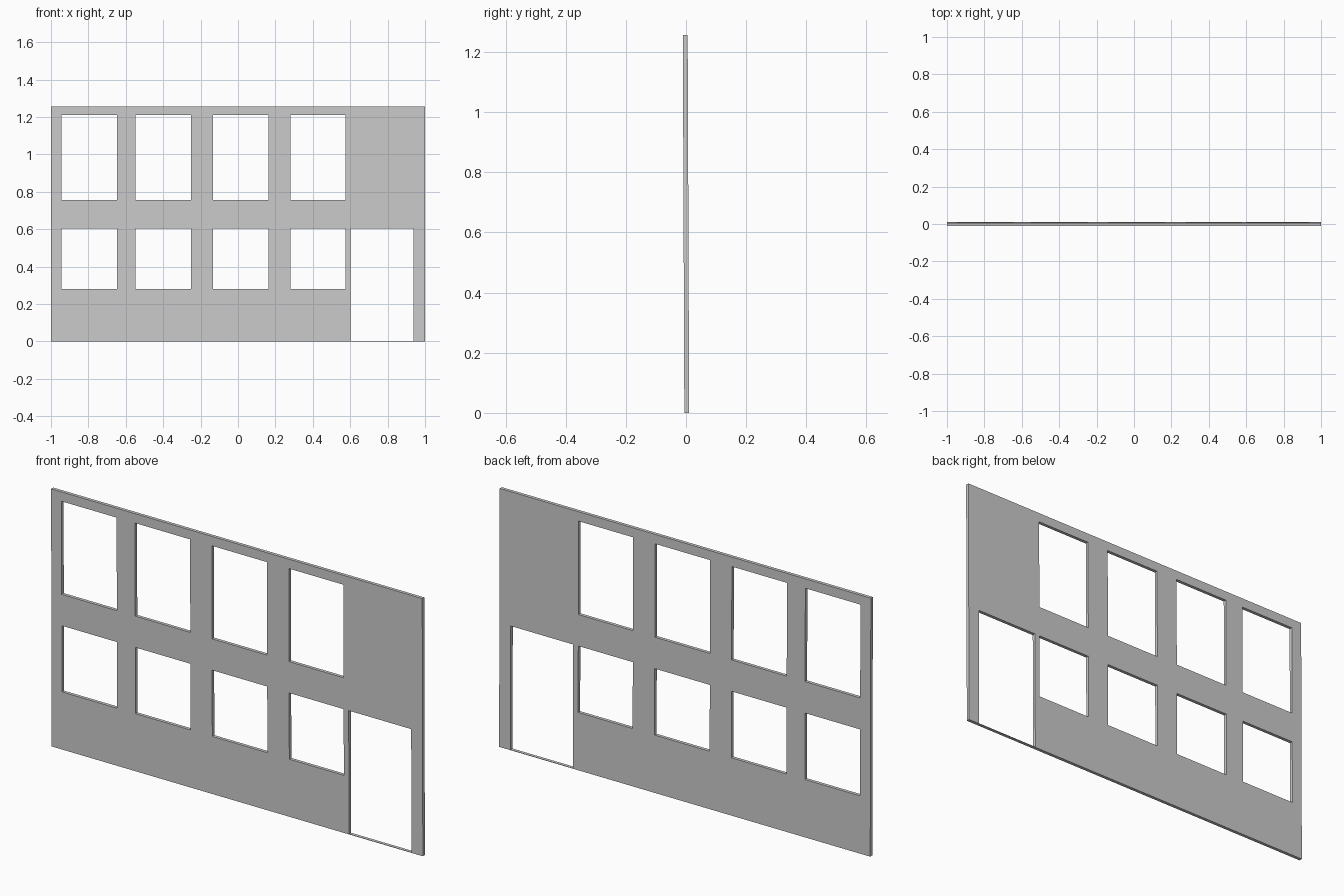
import bpy, bmesh

if "Cube" in bpy.data.objects:
    bpy.data.objects.remove(bpy.data.objects["Cube"])

WIDTH, HEIGHT, THICK, LEAN = 2.0, 1.257, 0.016, 0.005

# Openings as (x0, x1, z0, z1): two rows of windows plus a doorway
columns = [(-0.944, -0.647), (-0.548, -0.251), (-0.134, 0.163), (0.281, 0.575)]
rows = [(0.281, 0.604), (0.757, 1.211)]
openings = [(x0, x1, z0, z1) for x0, x1 in columns for z0, z1 in rows]
openings.append((0.602, 0.939, 0.002, 0.604))  # door with a thin threshold

# Grid lines follow the outer edges and every opening edge
xs = sorted({-WIDTH / 2, WIDTH / 2} | {x for o in openings for x in o[:2]})
zs = sorted({0.0, HEIGHT} | {z for o in openings for z in o[2:]})


def is_open(x, z):
    return any(x0 < x < x1 and z0 < z < z1 for x0, x1, z0, z1 in openings)


# Front sheet of the wall, leaving the openings empty
bm = bmesh.new()
verts = {(x, z): bm.verts.new((x, -THICK / 2, z)) for x in xs for z in zs}
for xa, xb in zip(xs, xs[1:]):
    for za, zb in zip(zs, zs[1:]):
        if not is_open((xa + xb) / 2, (za + zb) / 2):
            bm.faces.new([verts[p] for p in ((xa, za), (xb, za), (xb, zb), (xa, zb))])
bmesh.ops.delete(bm, geom=[v for v in bm.verts if not v.link_faces], context='VERTS')

# Thickness
ext = bmesh.ops.extrude_face_region(bm, geom=bm.faces[:], use_keep_orig=True)
for v in (g for g in ext["geom"] if isinstance(g, bmesh.types.BMVert)):
    v.co.y += THICK

# Very slight forward lean towards the top
for v in bm.verts:
    v.co.y += LEAN * (0.5 - v.co.z / HEIGHT)
bmesh.ops.recalc_face_normals(bm, faces=bm.faces[:])

mesh = bpy.data.meshes.new("window_wall")
bm.to_mesh(mesh)
bm.free()
bpy.context.collection.objects.link(bpy.data.objects.new("window_wall", mesh))
